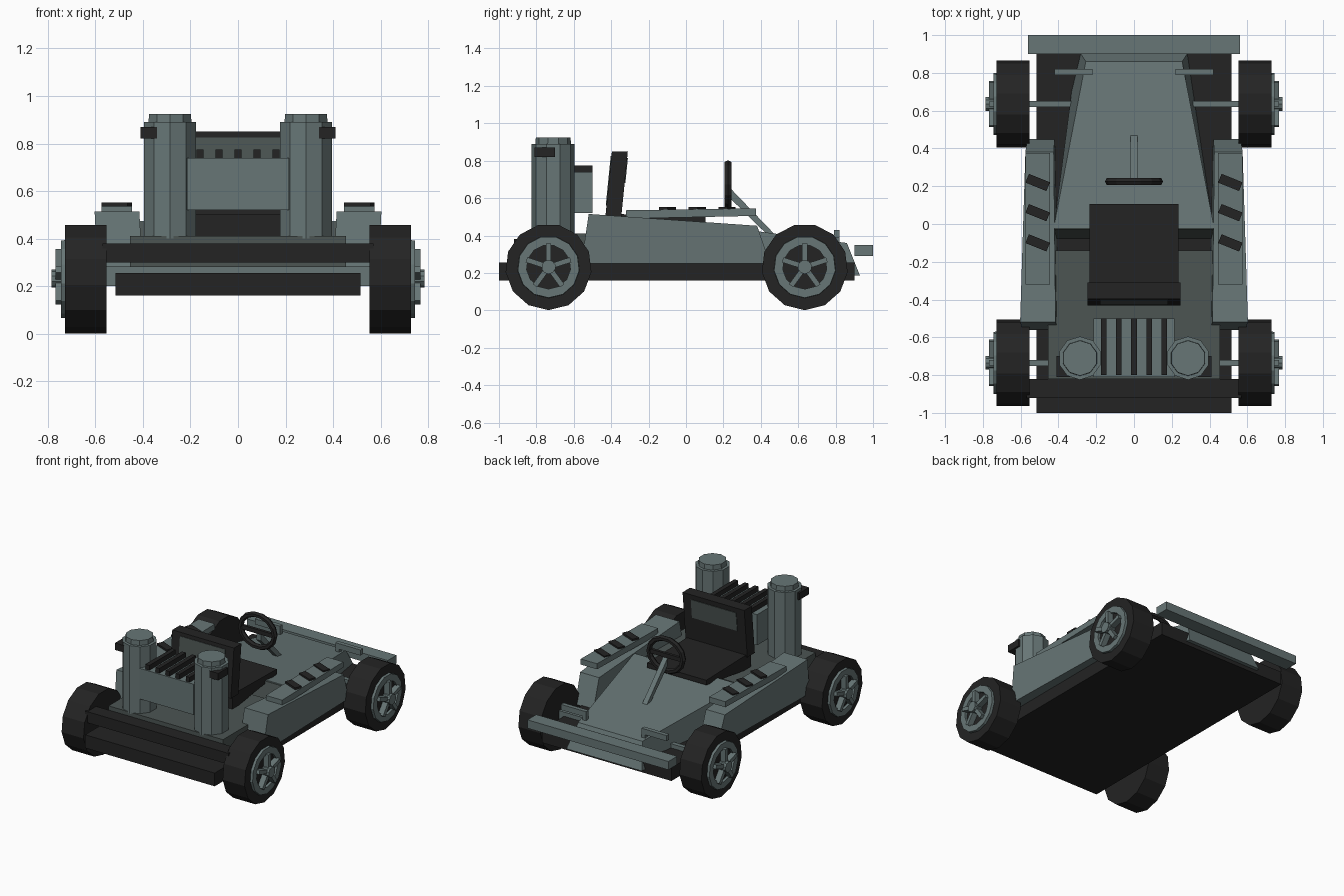
import bpy, bmesh, math
from mathutils import Matrix, Vector

if "Cube" in bpy.data.objects:
    bpy.data.objects.remove(bpy.data.objects["Cube"])


def material(name, rgb):
    m = bpy.data.materials.new(name)
    m.diffuse_color = (*rgb, 1)
    m.use_nodes = True
    m.node_tree.nodes["Principled BSDF"].inputs["Base Color"].default_value = m.diffuse_color
    return m


GREY = material("steel grey", (0.135, 0.18, 0.18))
DARK = material("dark grey", (0.072, 0.090, 0.086))
BLACK = material("black", (0.017, 0.017, 0.017))


def finish(name, bm, mat):
    bmesh.ops.recalc_face_normals(bm, faces=bm.faces[:])
    me = bpy.data.meshes.new(name)
    bm.to_mesh(me)
    bm.free()
    me.materials.append(mat)
    ob = bpy.data.objects.new(name, me)
    bpy.context.collection.objects.link(ob)
    return ob


def loft(name, rings, mat, closed=False):
    """Skin matching rings of points; cap the ends unless closed."""
    bm = bmesh.new()
    vs = [[bm.verts.new(p) for p in r] for r in rings]
    n = len(vs[0])
    for k in range(len(vs) if closed else len(vs) - 1):
        a, b = vs[k], vs[(k + 1) % len(vs)]
        for i in range(n):
            j = (i + 1) % n
            bm.faces.new((a[i], a[j], b[j], b[i]))
    if not closed:
        bm.faces.new(vs[0])
        bm.faces.new(vs[-1])
    return finish(name, bm, mat)


def box(name, x, y, z, mat, rot=0.0):
    """Box from ranges, optionally turned about z."""
    bm = bmesh.new()
    bmesh.ops.create_cube(bm, size=1)
    size = Matrix.Diagonal((x[1] - x[0], y[1] - y[0], z[1] - z[0], 1))
    mid = Vector((sum(x) / 2, sum(y) / 2, sum(z) / 2))
    bm.transform(Matrix.Translation(mid) @ Matrix.Rotation(rot, 4, 'Z') @ size)
    return finish(name, bm, mat)


def ring_x(x, y, z, r, n, a0):
    """Polygon ring facing x."""
    return [(x, y + r * math.cos(a0 + math.tau * i / n),
             z + r * math.sin(a0 + math.tau * i / n)) for i in range(n)]


def ring_z(x, y, z, r, n):
    return [(x + r * math.cos(math.tau * (i + .5) / n),
             y + r * math.sin(math.tau * (i + .5) / n), z) for i in range(n)]


def rect_x(hw, y, z0, z1):
    return [(-hw, y, z0), (hw, y, z0), (hw, y, z1), (-hw, y, z1)]


# Chassis
box("floor_pan", (-.515, .515), (-1, .9), (.16, .255), BLACK)
box("rear_bumper", (-.57, .57), (-.92, -.82), (.30, .38), BLACK)
box("rear_deck", (-.455, .455), (-.82, -.14), (.28, .41), DARK)
box("front_wing", (-.56, .56), (.9, 1), (.29, .35), GREY)

# Nose, wider at its base and sloping down to the front
loft("nose", [
    [(-.43, -.07, .25), (.43, -.07, .25), (.30, .93, .185), (-.30, .93, .185)],
    [(-.425, -.02, .475), (.425, -.02, .475), (.255, .86, .36), (-.255, .86, .36)],
], GREY)
loft("dash_panel", [
    [(-.42, -.077, .25), (.42, -.077, .25), (.42, -.068, .25), (-.42, -.068, .25)],
    [(-.42, -.027, .47), (.42, -.027, .47), (.42, -.018, .47), (-.42, -.018, .47)],
], DARK)

# Seat
loft("seat_cushion", [rect_x(.235, -.40, .40, .515), rect_x(.235, .105, .47, .505)], BLACK)


def seat_slab(name, hw, z0, z1, y0, y1, mat):
    """Slab leaning along the seat back."""
    def lean(z):
        return (z - .51) * .1
    loft(name, [[(-hw, y0 + lean(z), z), (hw, y0 + lean(z), z),
                 (hw, y1 + lean(z), z), (-hw, y1 + lean(z), z)]
                for z in (z0, z1)], mat)


seat_slab("seat_back", .245, .50, .85, -.43, -.345, BLACK)
seat_slab("seat_back_panel_rear", .18, .56, .825, -.434, -.42, DARK)
seat_slab("seat_back_panel_front", .18, .68, .815, -.36, -.341, DARK)

# Steering
rings = []
for i in range(14):
    a = math.tau * i / 14
    rings.append([((.135 + .019 * math.cos(b)) * math.cos(a),
                   .225 + .021 * math.sin(b),
                   .672 + (.115 + .019 * math.cos(b)) * math.sin(a))
                  for b in (math.tau * k / 6 for k in range(6))])
loft("steering_wheel", rings, BLACK, closed=True)
loft("steering_column", [rect_x(.018, .235, .60, .655), rect_x(.018, .48, .36, .40)], GREY)
box("steering_spoke", (-.13, .13), (.215, .235), (.655, .685), BLACK)

# Engine with cooling fins
box("engine_block", (-.215, .215), (-.81, -.50), (.52, .74), GREY)
for i in range(5):
    x = (i - 2) * .08
    box("engine_fin", (x - .015, x + .015), (-.80, -.50), (.735, .775), BLACK)


def wheel(s, y, end):
    z = .232
    up = math.pi / 2

    def drum(name, r, x0, x1, n, mat, a0=-up):
        loft(name, [ring_x(s * x, y, z, r, n, a0) for x in (x0, x1)], mat)
    drum(end + "_tyre", .231, .553, .727, 13, BLACK)
    loft(end + "_rim", [ring_x(s * x, y, z, r, 13, -up) for x, r in
                        ((.72, .167), (.745, .165), (.745, .118), (.72, .118))],
         GREY, closed=True)
    drum(end + "_hub", .038, .72, .785, 10, GREY)
    for k in range(5):
        a = up + math.tau * k / 5
        d = Vector((0, math.cos(a), math.sin(a)))
        t = Vector((0, -d.z, d.y)) * .014
        rs = []
        for r in (.02, .124):
            c = Vector((0, y, z)) + d * r
            rs.append([c + t * u + Vector((s * x, 0, 0))
                       for u, x in ((-1, .72), (1, .72), (1, .768), (-1, .768))])
        loft(end + "_wheel_spoke", rs, GREY)


for y, end in ((-.735, "rear"), (.635, "front")):
    box(end + "_axle", (-.56, .56), (y - .016, y + .016), (.2, .285), GREY)

for s in (-1, 1):
    def span(a, b):
        return tuple(sorted((s * a, s * b)))

    for y, end in ((-.735, "rear"), (.635, "front")):
        wheel(s, y, end)

    # Side pod with raised pad and slanted strips
    loft("side_pod", [
        [(s * .40, -.56, .25), (s * .59, -.56, .25), (s * .565, .45, .25), (s * .42, .45, .25)],
        [(s * .415, -.52, .515), (s * .603, -.52, .515), (s * .575, .38, .452), (s * .425, .38, .452)],
    ], GREY)
    x0, x1 = span(.445, .575)
    loft("pod_pad", [[(x0, y, a), (x1, y, a), (x1, y, b), (x0, y, b)]
                     for y, a, b in ((-.32, .49, .535), (.375, .505, .545))], GREY)
    for y in (.22, .06, -.10):
        box("pod_strip", span(.45, .57), (y - .025, y + .025), (.53, .552), BLACK,
            rot=math.radians(-22))

    # Tall canister beside the engine, with cap and clip
    c = s * .286
    loft("canister", [ring_z(c, -.71, z, .115, 10) for z in (.40, .89)], GREY)
    loft("canister_cap", [ring_z(c, -.71, z, r, 10) for z, r in
                          ((.88, .095), (.925, .093))], GREY)
    box("canister_clip", span(.34, .41), (-.81, -.70), (.82, .87), BLACK)

    # Small bar beside the nose
    box("nose_bar", span(.22, .42), (.79, .82), (.39, .43), GREY)
    box("nose_bar_leg", span(.22, .25), (.79, .82), (.33, .40), GREY)
